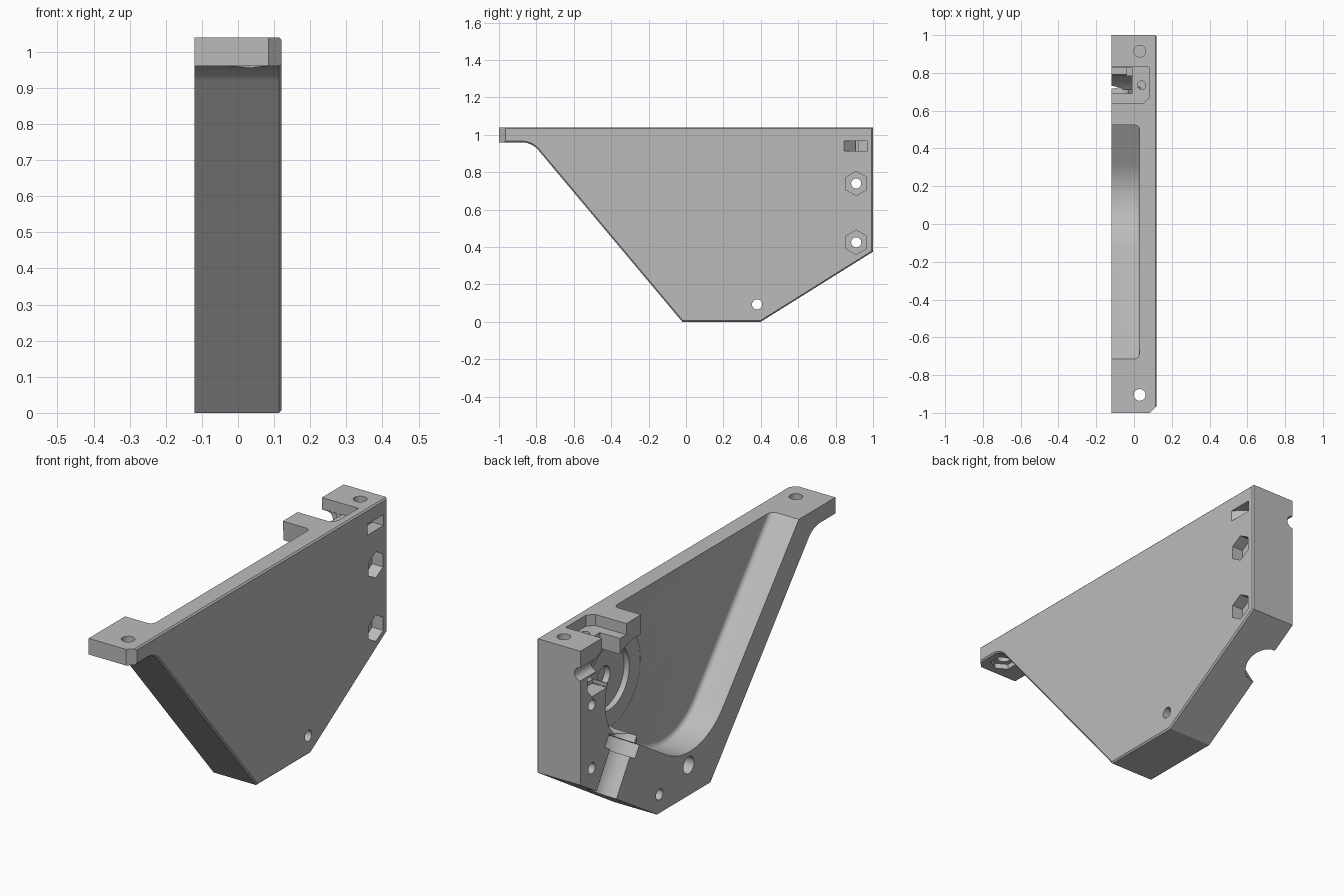
import bpy, bmesh, math
from mathutils import Vector, Matrix

old = bpy.data.objects.get("Cube")
if old:
    bpy.data.objects.remove(old, do_unlink=True)

grey = bpy.data.materials.new("plain grey")
grey.use_nodes = True
COLOUR = (0.5, 0.5, 0.5, 1)
grey.diffuse_color = COLOUR
grey.node_tree.nodes["Principled BSDF"].inputs["Base Color"].default_value = COLOUR


def finish(bm, name):
    bmesh.ops.recalc_face_normals(bm, faces=bm.faces)
    mesh = bpy.data.meshes.new(name)
    bm.to_mesh(mesh)
    bm.free()
    mesh.materials.append(grey)
    ob = bpy.data.objects.new(name, mesh)
    bpy.context.collection.objects.link(ob)
    return ob


def rounded(points, radii, steps=14):
    """Replace chosen corners of a polygon by arcs."""
    out = []
    for i, p in enumerate(points):
        r = radii.get(i)
        p = Vector(p)
        if not r:
            out.append(p)
            continue
        a = (Vector(points[i - 1]) - p).normalized()
        b = (Vector(points[(i + 1) % len(points)]) - p).normalized()
        half = a.angle(b) / 2
        centre = p + (a + b).normalized() * r / math.sin(half)
        start = p + a * r / math.tan(half) - centre
        end = p + b * r / math.tan(half) - centre
        for k in range(steps + 1):
            d = start.lerp(end, k / steps)
            # even spacing along the arc
            ang = start.angle_signed(end) * k / steps
            d = Matrix.Rotation(-ang, 2) @ start
            out.append(centre + d)
    return out


def prism(name, points, axis, lo, hi, bevel=0, segments=1):
    """Extrude a polygon along x (points are y,z) or z (points are x,y)."""
    bm = bmesh.new()

    def place(p, h):
        return (h, p[0], p[1]) if axis == "x" else (p[0], p[1], h)
    low = [bm.verts.new(place(p, lo)) for p in points]
    high = [bm.verts.new(place(p, hi)) for p in points]
    bm.faces.new(low)
    top = bm.faces.new(high)
    n = len(points)
    for i in range(n):
        j = (i + 1) % n
        bm.faces.new((low[i], low[j], high[j], high[i]))
    bmesh.ops.recalc_face_normals(bm, faces=bm.faces)
    if bevel:
        bmesh.ops.bevel(bm, geom=list(top.edges), offset=bevel, segments=segments,
                        profile=0.5, affect="EDGES", clamp_overlap=True)
    return finish(bm, name)


def rod(name, start, end, radius, sides=32, turn=0):
    """Cylinder between two points."""
    start, end = Vector(start), Vector(end)
    d = end - start
    bm = bmesh.new()
    bmesh.ops.create_cone(bm, cap_ends=True, segments=sides, radius1=radius,
                          radius2=radius, depth=d.length)
    turn_matrix = Matrix.Rotation(math.radians(turn), 4, "Z")
    aim = d.to_track_quat("Z", "Y").to_matrix().to_4x4()
    bm.transform(Matrix.Translation((start + end) / 2) @ aim @ turn_matrix)
    return finish(bm, name)


def box(name, x, y, z):
    return prism(name, [(x[0], y[0]), (x[1], y[0]), (x[1], y[1]), (x[0], y[1])], "z", *z)


W = 0.12       # half width
OUT = -0.2     # beyond the open side
TOP = 1.04
FLOOR = 0.03   # inner face of the closed wall

# Main plate with a mounting tab at the front
outline = rounded([(-1, TOP), (-1, 0.96), (-0.825, 0.96), (-0.02, 0), (0.4, 0),
                   (1, 0.375), (1, TOP)], {2: 0.12})
body = prism("bracket_half", outline, "x", -W, W, bevel=0.007)

cuts = []
# Tab corner chamfer
cuts.append(prism("corner_cut", [(0.075, -1.01), (0.2, -1.01), (0.2, -0.885), (W + 0.01, -0.955)],
                  "z", 0.9, 1.1))
# Large cavity with rounded floor
cavity = rounded([(-0.765, 1.1), (0.0715, 0.11), (0.56, 0.415), (0.52, 1.1)], {1: 0.34})
cuts.append(prism("cavity_cut", cavity, "x", OUT, FLOOR, bevel=0.025, segments=4))

# Round housing and its seat in the wall
hub = (0.56, 0.7)
for label, depth, r in (("housing", FLOOR + 0.001, 0.245), ("seat", 0.06, 0.16), ("axle", 0.09, 0.05)):
    cuts.append(rod(label + "_cut", (OUT, *hub), (depth, *hub), r, 48))

# Half round channel through the lower rear edge, with a collar
base, inward = Vector((-W, 0.795, 0.247)), Vector((0, -0.53, 0.848))
cuts.append(rod("channel_cut", base - inward * 0.15, base + inward * 0.3, 0.092))
cuts.append(rod("collar_cut", base + inward * 0.2, base + inward * 0.265, 0.138))

# Recess and pocket in the top, behind the bridge
cuts.append(prism("recess_cut", [(OUT, 0.64), (0.05, 0.64), (0.08, 0.67), (0.08, 0.83), (OUT, 0.83)],
                  "z", 0.985, 1.1))
cuts.append(box("pocket_cut", (OUT, -0.01), (0.69, 0.829), (0.8, 1.1)))
cuts.append(rod("recess_hole_cut", (0.04, 0.735, 0.88), (0.04, 0.735, 1.1), 0.022))

# Side pocket in the rear post and wire groove to the back
side_pocket = [(0.79, 0.78), (0.91, 0.78), (0.945, 0.82), (0.945, 0.88),
               (0.87, 0.89), (0.87, 0.96), (0.79, 1.0)]
cuts.append(prism("side_pocket_cut", side_pocket, "x", OUT, -0.04))
cuts.append(rod("wire_groove_cut", (-W, 0.82, 0.925), (-W, 1.1, 0.925), 0.032))

# Slanted slot in the closed face
slot = box("slot_cut", (0.06, 0.2), (0.845, 0.97), (0.912, 0.966))
for v in slot.data.vertices:
    if v.co.x < 0.1 and v.co.y < 0.9:
        v.co.y = 0.905
    elif v.co.y < 0.9:
        v.co.x, v.co.y = W + 0.001, 0.845
cuts.append(slot)

# Screw holes with hexagonal nut seats
for y, z, turn in ((0.91, 0.74, 0), (0.91, 0.425, 0), (0.38, 0.093, 28),
                   (-0.27, 0.44, 10), (-0.67, 0.917, 10)):
    cuts.append(rod("screw_cut", (OUT, y, z), (0.2, y, z), 0.027, 24))
    cuts.append(rod("nut_cut", (0.06, y, z), (0.2, y, z), 0.065, 6, turn))

# Blind peg holes on the open side
for y, z in ((0.15, 0.15), (-0.165, 0.298)):
    cuts.append(rod("peg_cut", (OUT, y, z), (0, y, z), 0.042))

# Vertical mounting holes
cuts.append(rod("front_mount_cut", (FLOOR, -0.905, 0.8), (FLOOR, -0.905, 1.1), 0.031))
cuts.append(rod("front_mount_nut_cut", (FLOOR, -0.905, 0.8), (FLOOR, -0.905, 0.985), 0.06, 6))
cuts.append(rod("rear_mount_cut", (FLOOR, 0.915, 0.86), (FLOOR, 0.915, 1.1), 0.031))

# Carve everything out of the plate
bpy.context.view_layer.objects.active = body
for cut in cuts:
    cut.hide_render = True
    mod = body.modifiers.new(cut.name, "BOOLEAN")
    mod.operation = "DIFFERENCE"
    mod.solver = "EXACT"
    mod.object = cut
    bpy.ops.object.modifier_apply(modifier=mod.name)
    bpy.data.objects.remove(cut, do_unlink=True)

bpy.ops.object.select_all(action="DESELECT")
body.select_set(True)
bpy.ops.object.shade_smooth_by_angle(angle=math.radians(30))
